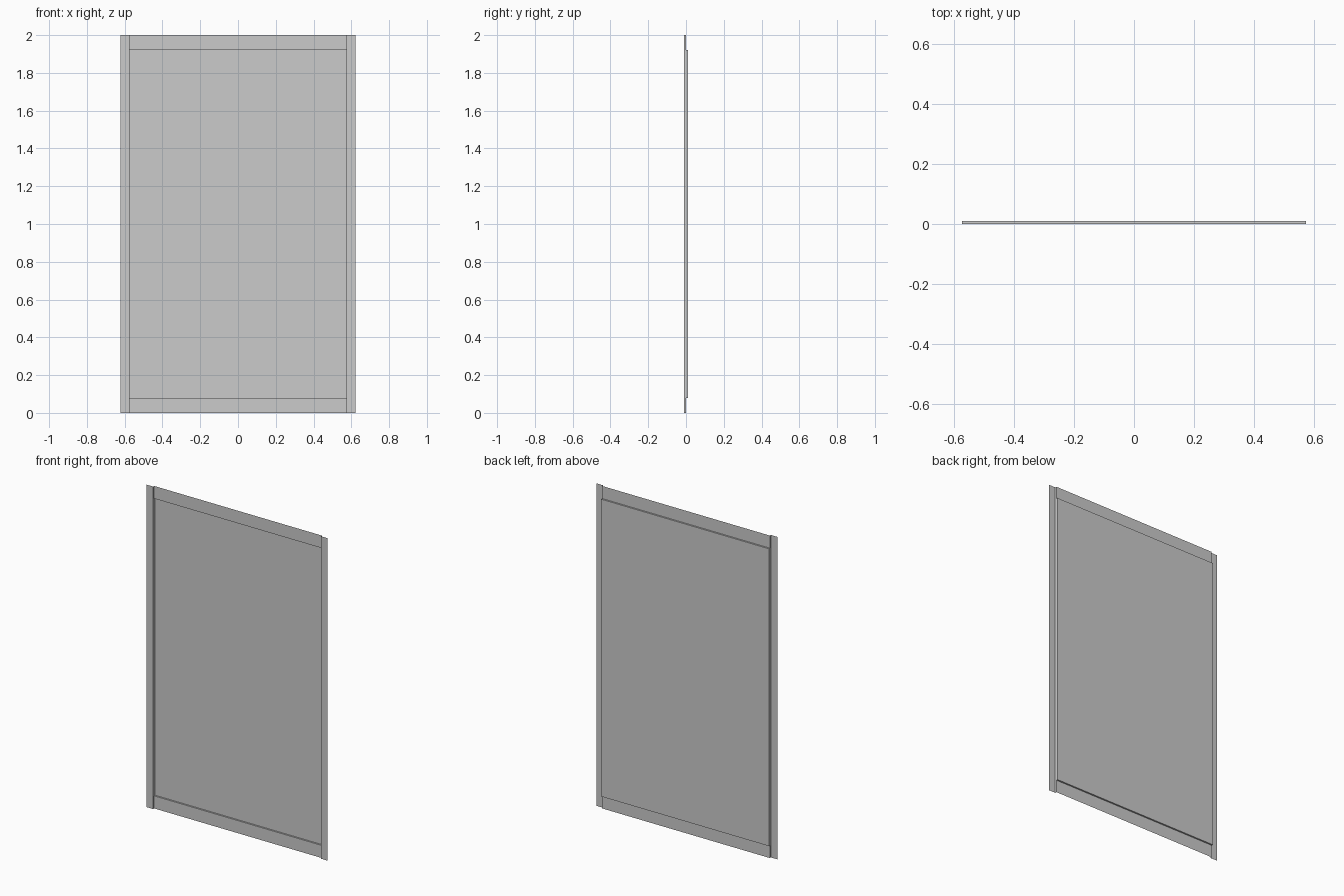
import bpy
from mathutils import Vector

if "Cube" in bpy.data.objects:
    bpy.data.objects.remove(bpy.data.objects["Cube"])

STEP = 0.01                   # depth between flange, rail and panel levels
OUT_X, IN_X = 0.622, 0.575    # outer and inner half widths
OUT_Z, IN_Z = 1.0, 0.922      # outer and inner half heights


def folded_sheet(name, profile, sweep, mirror=None):
    """Sweep an open profile into a thin folded sheet, optionally mirrored."""
    sweep = Vector(sweep)
    pts = [Vector(p) for p in profile]
    n = len(pts)
    verts = pts + [p + sweep for p in pts]
    faces = [(i, i + 1, n + i + 1, n + i) for i in range(n - 1)]
    mesh = bpy.data.meshes.new(name)
    mesh.from_pydata(verts, [], faces)
    obj = bpy.data.objects.new(name, mesh)
    obj.location.z = OUT_Z
    bpy.context.collection.objects.link(obj)
    if mirror:
        mod = obj.modifiers.new("mirror", 'MIRROR')
        mod.use_axis = [axis == mirror for axis in "XYZ"]
        mod.use_mirror_merge = False
    return obj


# Recessed centre panel with its two side returns
folded_sheet("centre_panel",
             [(-IN_X, 0, -IN_Z), (-IN_X, STEP, -IN_Z),
              (IN_X, STEP, -IN_Z), (IN_X, 0, -IN_Z)],
             (0, 0, 2 * IN_Z))

# Top and bottom rails, each with a lip stepping back to the panel
folded_sheet("top_and_bottom_rails",
             [(-IN_X, 0, OUT_Z), (-IN_X, 0, IN_Z), (-IN_X, STEP, IN_Z)],
             (2 * IN_X, 0, 0), mirror="Z")

# Left and right flanges at the front, each with a return to the rail level
folded_sheet("side_flanges",
             [(IN_X, 0, -OUT_Z), (IN_X, -STEP, -OUT_Z), (OUT_X, -STEP, -OUT_Z)],
             (0, 0, 2 * OUT_Z), mirror="X")
